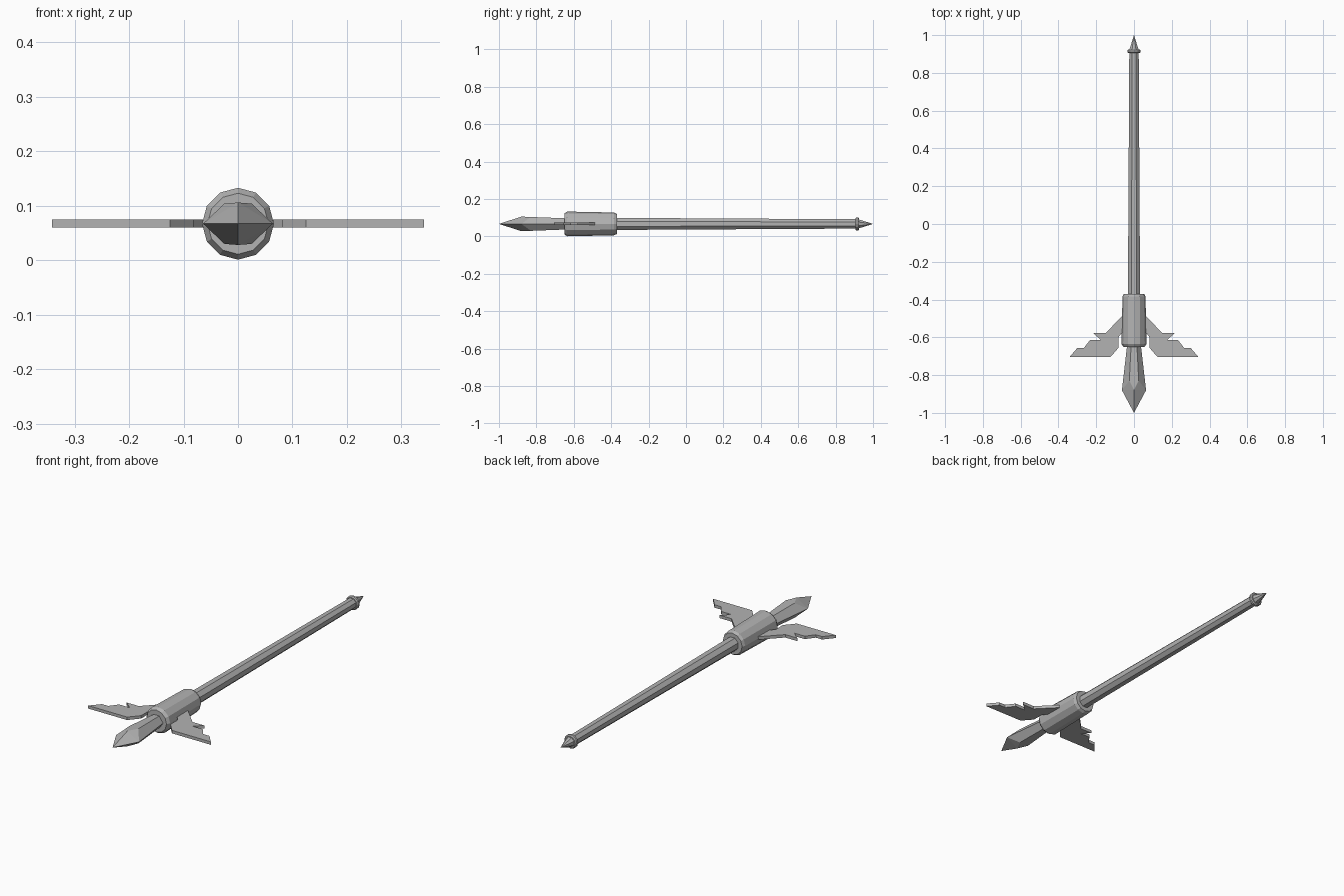
import bpy
import bmesh
from math import cos, sin, pi

if "Cube" in bpy.data.objects:
    bpy.data.objects.remove(bpy.data.objects["Cube"], do_unlink=True)

AXIS_Z = 0.067

grey = bpy.data.materials.new("plain grey")
grey.use_nodes = True
colour = (0.45, 0.45, 0.45, 1)
grey.diffuse_color = colour
grey.node_tree.nodes["Principled BSDF"].inputs["Base Color"].default_value = colour


def finish(name, bm):
    bmesh.ops.recalc_face_normals(bm, faces=bm.faces)
    mesh = bpy.data.meshes.new(name)
    bm.to_mesh(mesh)
    bm.free()
    mesh.materials.append(grey)
    obj = bpy.data.objects.new(name, mesh)
    obj.location.z = AXIS_Z
    bpy.context.collection.objects.link(obj)
    return obj


def loft(bm, rings):
    """Bridge equal rings of points and cap both ends."""
    loops = [[bm.verts.new(p) for p in ring] for ring in rings]
    for a, b in zip(loops, loops[1:]):
        for i in range(len(a)):
            j = (i + 1) % len(a)
            bm.faces.new((a[i], a[j], b[j], b[i]))
    bm.faces.new(loops[0])
    bm.faces.new(loops[-1])
    return loops


def turned(name, profile, sides, offset=0.0):
    """Faceted round part along y from (y, radius) pairs."""
    bm = bmesh.new()
    angles = [2 * pi * (i + offset) / sides for i in range(sides)]
    loft(bm, [[(r * cos(a), y, r * sin(a)) for a in angles] for y, r in profile])
    bmesh.ops.remove_doubles(bm, verts=bm.verts, dist=0.0001)
    return finish(name, bm)


# Shaft, end ring, end spike and collar
turned("shaft", [(-0.40, 0.035), (0.91, 0.027)], 8, 0.5)
turned("end_ring", [(0.905, 0.03), (0.91, 0.035), (0.92, 0.035), (0.925, 0.03)], 12)
turned("end_spike", [(0.92, 0.027), (0.998, 0.001)], 8, 0.5)
turned("collar", [(-0.65, 0.056), (-0.635, 0.066), (-0.385, 0.061), (-0.37, 0.054)], 12)

# Blade: six-sided stem widening to a four-faced point
bm = bmesh.new()


def section(side_x, side_y, flat_x, flat_y, z):
    return [(side_x, side_y, 0), (flat_x, flat_y, z), (-flat_x, flat_y, z),
            (-side_x, side_y, 0), (-flat_x, flat_y, -z), (flat_x, flat_y, -z)]


stem, wide = loft(bm, [section(0.034, -0.62, 0.014, -0.62, 0.029),
                       section(0.064, -0.88, 0.025, -0.83, 0.037)])
bm.faces.remove(wide[0].link_faces[-1] if len(wide[0].link_faces[-1].verts) == 6
                else next(f for f in wide[0].link_faces if len(f.verts) == 6))
tip = bm.verts.new((0, -1, 0))
for right, a, b, left, z in ((wide[0], wide[1], wide[2], wide[3], 0.039),
                             (wide[0], wide[5], wide[4], wide[3], -0.039)):
    ridge = bm.verts.new((0, -0.88, z))
    for face in ((right, a, ridge), (a, b, ridge), (b, left, ridge),
                 (right, ridge, tip), (ridge, left, tip)):
        bm.faces.new(face)
finish("blade", bm)

# Flat stepped wings on both sides of the collar
outline = [(0.04, -0.47), (0.065, -0.49), (0.15, -0.577), (0.217, -0.577),
           (0.175, -0.614), (0.233, -0.614), (0.265, -0.656), (0.30, -0.656),
           (0.342, -0.705), (0.125, -0.705), (0.082, -0.655), (0.082, -0.60),
           (0.065, -0.575), (0.04, -0.575)]
for name, side in (("left_wing", 1), ("right_wing", -1)):
    bm = bmesh.new()
    loft(bm, [[(side * x, y, z) for x, y in outline] for z in (-0.007, 0.008)])
    finish(name, bm)
